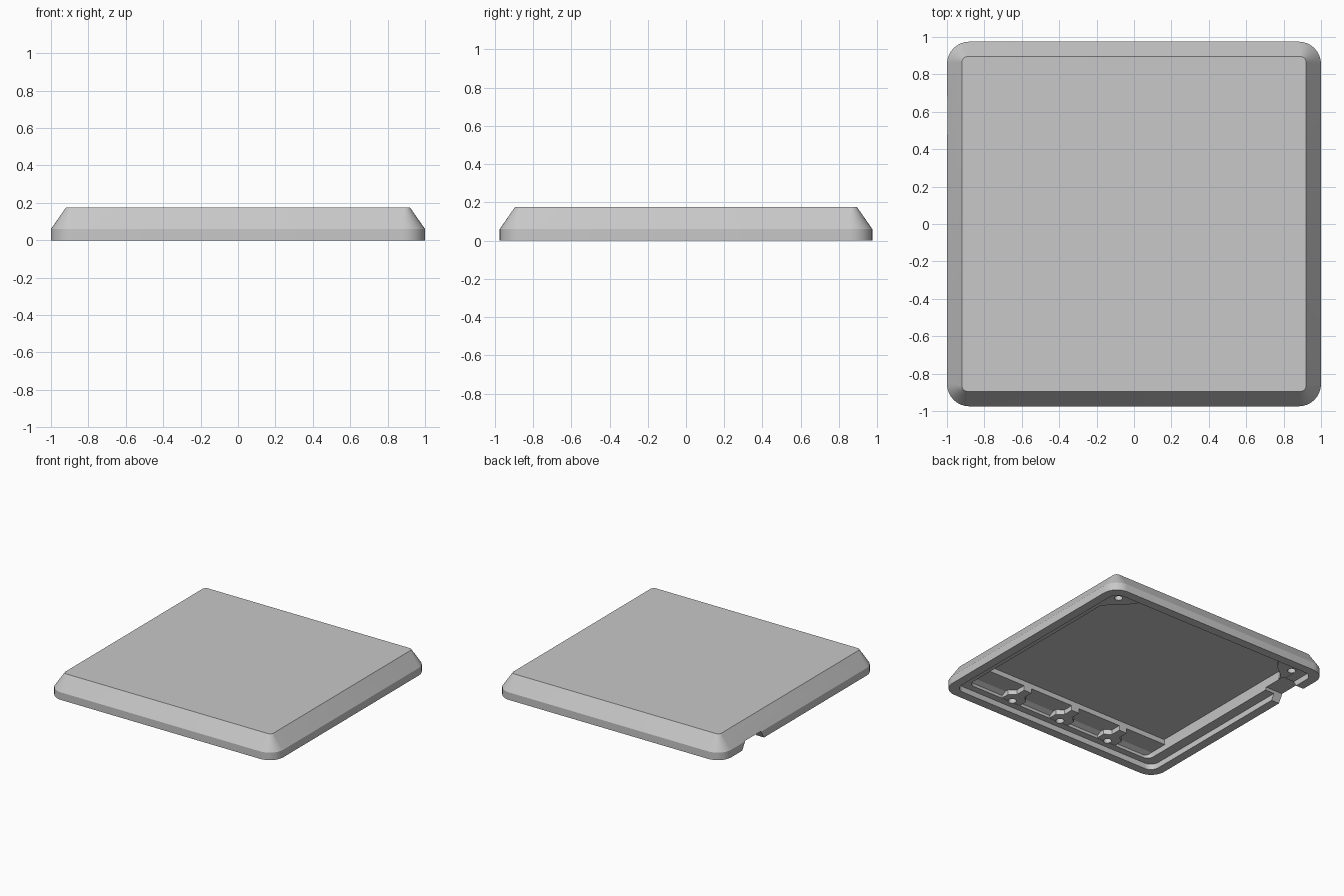
import bpy, bmesh, math
from mathutils import Vector

cube = bpy.data.objects.get("Cube")
if cube:
    bpy.data.objects.remove(cube, do_unlink=True)

grey = bpy.data.materials.new("light_grey")
grey.use_nodes = True
GREY = (0.58, 0.58, 0.58, 1)
grey.diffuse_color = GREY
grey.node_tree.nodes["Principled BSDF"].inputs["Base Color"].default_value = GREY


def finish(bm, name):
    bmesh.ops.recalc_face_normals(bm, faces=bm.faces)
    mesh = bpy.data.meshes.new(name)
    bm.to_mesh(mesh)
    bm.free()
    mesh.materials.append(grey)
    obj = bpy.data.objects.new(name, mesh)
    bpy.context.collection.objects.link(obj)
    return obj


def rounded_ring(bm, hx, hy, r, z, steps=8):
    verts = []
    for i, (sx, sy) in enumerate([(1, 1), (-1, 1), (-1, -1), (1, -1)]):
        for k in range(steps + 1):
            a = math.pi / 2 * (i + k / steps)
            verts.append(bm.verts.new((sx * (hx - r) + r * math.cos(a),
                                       sy * (hy - r) + r * math.sin(a), z)))
    return verts


def prism(name, points, vector):
    bm = bmesh.new()
    face = bm.faces.new([bm.verts.new(p) for p in points])
    out = bmesh.ops.extrude_face_region(bm, geom=[face])
    verts = [v for v in out["geom"] if isinstance(v, bmesh.types.BMVert)]
    bmesh.ops.translate(bm, verts=verts, vec=Vector(vector))
    return finish(bm, name)


def cylinder(name, x, y, z0, z1, r):
    ring = [(x + r * math.cos(k * math.tau / 20), y + r * math.sin(k * math.tau / 20), z0)
            for k in range(20)]
    return prism(name, ring, (0, 0, z1 - z0))


def combine(body, helper, operation):
    helper.hide_render = True
    mod = body.modifiers.new("combine", 'BOOLEAN')
    mod.operation = operation
    mod.solver = 'EXACT'
    mod.object = helper
    bpy.context.view_layer.objects.active = body
    bpy.ops.object.modifier_apply(modifier=mod.name)
    bpy.data.objects.remove(helper, do_unlink=True)


# Hollow cover: cavity floor, wall, ledge, lip, outer side, bevel, top
LEDGE, FLOOR = 0.045, 0.125
bm = bmesh.new()
rings = [rounded_ring(bm, *p) for p in [
    (0.84, 0.84, 0.04, FLOOR),
    (0.85, 0.85, 0.05, LEDGE),
    (0.93, 0.905, 0.07, LEDGE),
    (0.93, 0.905, 0.07, 0),
    (1, 0.975, 0.12, 0),
    (1, 0.975, 0.12, 0.06),
    (0.92, 0.895, 0.03, 0.175)]]
for a, b in zip(rings, rings[1:]):
    for i in range(len(a)):
        j = (i + 1) % len(a)
        bm.faces.new((a[i], a[j], b[j], b[i]))
bm.faces.new(rings[0])
bm.faces.new(rings[-1])
cover = finish(bm, "cover_shell")

# Raised strip along the inside of the front, with a sloped front wall
strip = [(-0.66, 0.14), (-0.66, 0.085), (-0.81, 0.085), (-0.88, 0.05), (-0.88, 0.14)]
combine(cover, prism("front_strip", [(-0.88, y, z) for y, z in strip], (1.76, 0, 0)), 'UNION')

# Ribs that widen into screw pads
PAD = LEDGE + 0.002
half = [(0.085, -0.88), (0.085, -0.78), (0.035, -0.74), (0.035, -0.66)]
for x in (-0.45, 0, 0.45):
    outline = half + [(-w, y) for w, y in reversed(half)]
    combine(cover, prism("rib", [(x + w, y, PAD) for w, y in outline], (0, 0, 0.095)), 'UNION')

# Screw pads in the back corners
corner = [(0.88, 0.63), (0.84, 0.63), (0.8, 0.7), (0.71, 0.77), (0.66, 0.84), (0.66, 0.87), (0.88, 0.87)]
for s in (-1, 1):
    combine(cover, prism("corner_pad", [(s * x, y, PAD) for x, y in corner], (0, 0, 0.095)), 'UNION')

# Screw holes
for x, y in [(-0.45, -0.835), (0, -0.835), (0.45, -0.835), (-0.818, 0.8), (0.818, 0.8)]:
    combine(cover, cylinder("screw_hole", x, y, 0.02, 0.11, 0.03), 'DIFFERENCE')

# Cable notch through the side wall
notch = [(0.43, -0.02), (0.73, -0.02), (0.68, 0.063), (0.48, 0.063)]
combine(cover, prism("cable_notch", [(-1.1, y, z) for y, z in notch], (0.27, 0, 0)), 'DIFFERENCE')

# Smooth rounded corners, sharp edges elsewhere
bpy.ops.object.select_all(action='DESELECT')
cover.select_set(True)
bpy.context.view_layer.objects.active = cover
bpy.ops.object.shade_smooth_by_angle(angle=math.radians(25))
